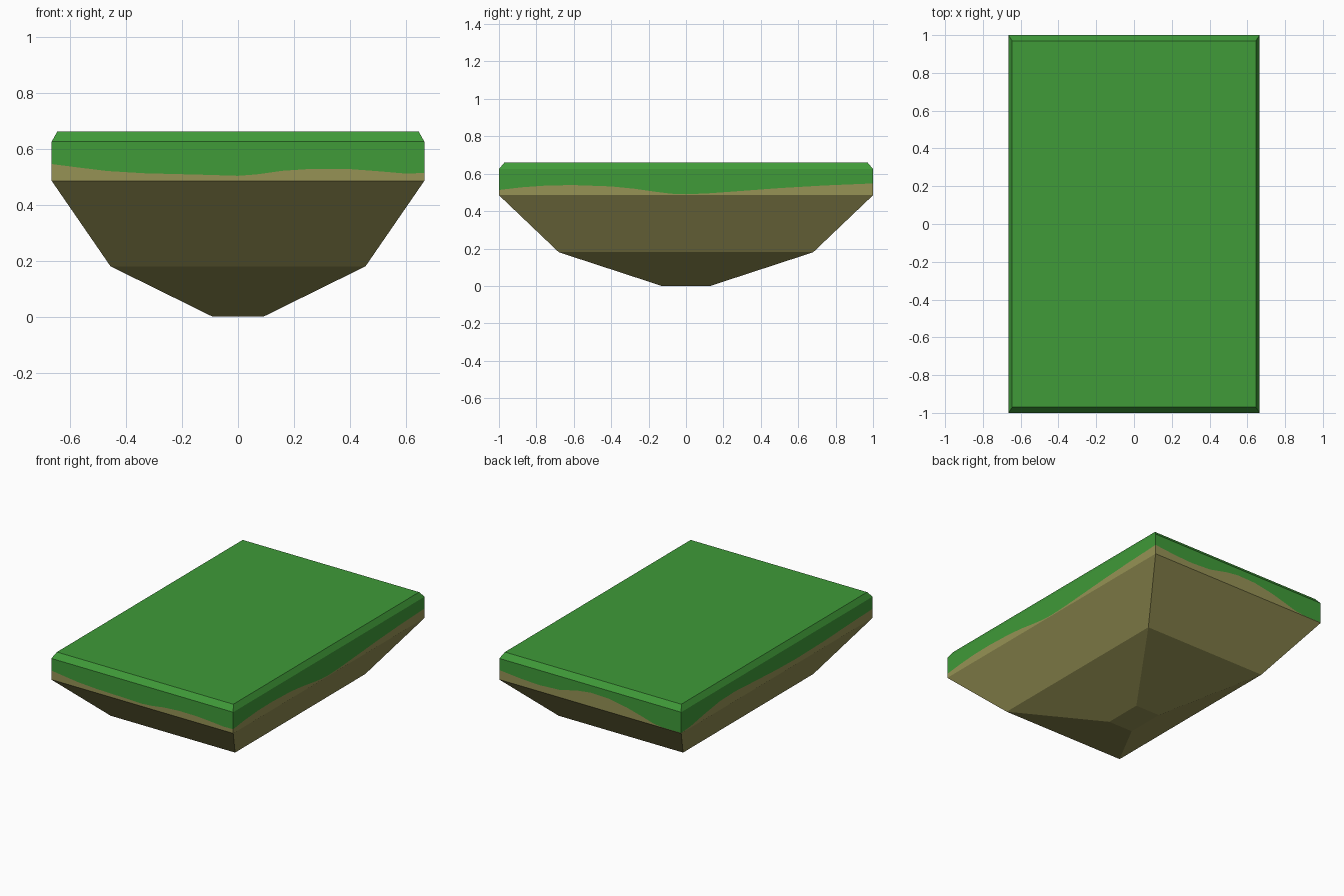
import bpy, bmesh

if "Cube" in bpy.data.objects:
    bpy.data.objects.remove(bpy.data.objects["Cube"])

def material(name, rgb):
    m = bpy.data.materials.new(name)
    m.diffuse_color = (*rgb, 1)
    m.use_nodes = True
    m.node_tree.nodes["Principled BSDF"].inputs["Base Color"].default_value = m.diffuse_color
    return m

soil_mat = material("soil brown", (0.305, 0.287, 0.090))
grass_mat = material("grass green", (0.050, 0.325, 0.040))

# Half width, half depth and height of each level
TIP, BELLY, RIM = (0.09, 0.13, 0.0), (0.455, 0.68, 0.18), (0.665, 1.0, 0.485)
SHOULDER, LAWN = (0.665, 1.0, 0.625), (0.645, 0.97, 0.661)

# Wavy grass edge: (fraction along side, height), running round front, right, back, left
EDGES = [
    [(0, .545), (.07, .533), (.15, .52), (.25, .512), (.4, .507), (.5, .503), (.55, .508),
     (.62, .521), (.7, .528), (.8, .527), (.88, .519), (.95, .511), (1, .513)],
    [(0, .513), (.06, .527), (.13, .537), (.2, .539), (.3, .532), (.36, .52), (.42, .503),
     (.46, .493), (.5, .49), (.56, .495), (.65, .508), (.75, .523), (.87, .537), (1, .548)],
    [(0, .548), (.12, .533), (.22, .527), (.33, .535), (.43, .565), (.5, .577), (.6, .573),
     (.7, .55), (.78, .522), (.85, .495), (.9, .488), (1, .488)],
    [(0, .488), (.05, .495), (.12, .52), (.2, .543), (.28, .548), (.4, .535), (.5, .525),
     (.6, .52), (.75, .525), (.88, .537), (1, .545)],
]

def corners(level):
    x, y, z = level
    return [(-x, -y, z), (x, -y, z), (x, y, z), (-x, y, z)]

def face(bm, pts):
    bm.faces.new([bm.verts.new(p) for p in pts])

def band(bm, low, high):
    """Four sloping faces between two rectangular levels."""
    a, b = corners(low), corners(high)
    for i in range(4):
        j = (i + 1) % 4
        face(bm, [a[i], a[j], b[j], b[i]])

def wavy_wall(bm, level, below):
    """Vertical wall strips between a flat level and the wavy grass edge."""
    c, z = corners(level), level[2]
    for i, edge in enumerate(EDGES):
        p, q = c[i], c[(i + 1) % 4]
        at = lambda t, h: (p[0] + (q[0] - p[0]) * t, p[1] + (q[1] - p[1]) * t, h)
        for (t0, h0), (t1, h1) in zip(edge, edge[1:]):
            if below:
                face(bm, [at(t0, z), at(t1, z), at(t1, h1), at(t0, h0)])
            else:
                face(bm, [at(t0, h0), at(t1, h1), at(t1, z), at(t0, z)])

def finish(bm, name, mat):
    bmesh.ops.remove_doubles(bm, verts=bm.verts, dist=1e-5)
    me = bpy.data.meshes.new(name)
    bm.to_mesh(me)
    bm.free()
    me.materials.append(mat)
    bpy.context.collection.objects.link(bpy.data.objects.new(name, me))

# Soil: tapered underside plus the exposed strip under the grass
bm = bmesh.new()
face(bm, corners(TIP)[::-1])
band(bm, TIP, BELLY)
band(bm, BELLY, RIM)
wavy_wall(bm, RIM, True)
finish(bm, "soil_base", soil_mat)

# Grass: wavy skirt, chamfer and flat top
bm = bmesh.new()
wavy_wall(bm, SHOULDER, False)
band(bm, SHOULDER, LAWN)
face(bm, corners(LAWN))
finish(bm, "grass_cap", grass_mat)
